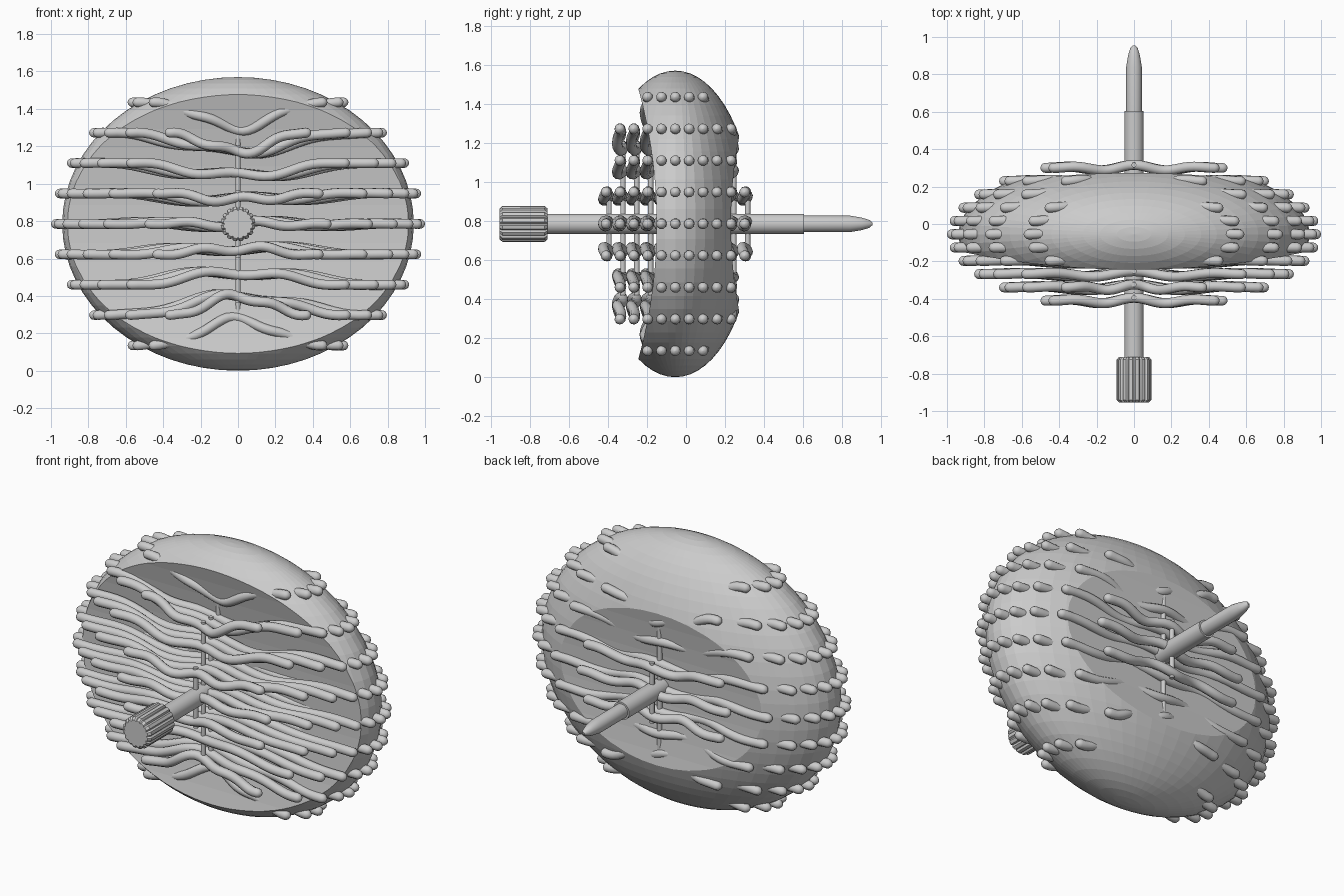
import bpy, bmesh
from math import sin, cos, pi, sqrt
from mathutils import Matrix

if "Cube" in bpy.data.objects:
    bpy.data.objects.remove(bpy.data.objects["Cube"])

ZC, YC = 0.785, -0.055          # centre of the disc
ALONG_Y = Matrix.Rotation(-pi / 2, 4, 'X')


def mesh_object(name, bm, smooth=False):
    me = bpy.data.meshes.new(name)
    bm.to_mesh(me)
    bm.free()
    ob = bpy.data.objects.new(name, me)
    bpy.context.collection.objects.link(ob)
    if smooth:
        bpy.ops.object.select_all(action='DESELECT')
        ob.select_set(True)
        bpy.context.view_layer.objects.active = ob
        bpy.ops.object.shade_smooth_by_angle()
    return ob


def lathe_y(name, profile, n=32, flute=None):
    """Turned part along y from (y, radius) pairs, with optional flutes."""
    bm = bmesh.new()
    rings = []
    for y, r in profile:
        ring = []
        for i in range(n):
            rr = r * (flute if flute and i % 4 == 0 else 1)
            a = 2 * pi * i / n
            ring.append(bm.verts.new((rr * cos(a), y, ZC + rr * sin(a))))
        rings.append(ring)
    for a, b in zip(rings, rings[1:]):
        for i in range(n):
            j = (i + 1) % n
            bm.faces.new((a[i], b[i], b[j], a[j]))
    bm.faces.new(rings[0])
    bm.faces.new(rings[-1][::-1])
    bmesh.ops.recalc_face_normals(bm, faces=bm.faces)
    return mesh_object(name, bm, True)


def tubes(name, paths, radius):
    """Many tubes in one curve; each path is a list of (x, y, z, scale)."""
    cu = bpy.data.curves.new(name, 'CURVE')
    cu.dimensions = '3D'
    cu.bevel_depth = radius
    cu.bevel_resolution = 3
    cu.use_fill_caps = True
    for path in paths:
        sp = cu.splines.new('POLY')
        sp.points.add(len(path) - 1)
        for p, (x, y, z, s) in zip(sp.points, path):
            p.co = (x, y, z, 1)
            p.radius = s
        sp.use_smooth = True
    ob = bpy.data.objects.new(name, cu)
    bpy.context.collection.objects.link(ob)


# Disc body: faceted ellipsoid hollowed front and back
bm = bmesh.new()
bmesh.ops.create_uvsphere(bm, u_segments=48, v_segments=32, radius=1,
                          matrix=Matrix.Translation((0, YC, ZC)) @ Matrix.Diagonal((0.94, 0.40, 0.785, 1)))
body = mesh_object("disc_body", bm)
for side, y, r in (("front", -0.15, 2.6), ("back", 0.23, 2.4)):
    bm = bmesh.new()
    cy = y - r if side == "front" else y + r
    bmesh.ops.create_cone(bm, cap_ends=True, segments=160, radius1=r, radius2=r, depth=3,
                          matrix=Matrix.Translation((0, cy, ZC)) @ Matrix.Rotation(pi / 2, 4, 'Y'))
    cutter = mesh_object(side + "_cutter", bm)
    cutter.hide_render = True
    mod = body.modifiers.new(side + "_hollow", 'BOOLEAN')
    mod.operation = 'DIFFERENCE'
    mod.solver = 'EXACT'
    mod.object = cutter
    bpy.context.view_layer.objects.active = body
    bpy.ops.object.modifier_apply(modifier=mod.name)
    bpy.data.objects.remove(cutter)

# Wavy strands in eleven layers, with a thin upright joining each layer
R = 0.027
strands, uprights = [], []
for layer in range(-5, 6):
    dy = layer * 0.071
    mids = []
    for row in range(-4, 5):
        dz = row * 0.1625
        q = 1 - (dy / 0.41) ** 2 - (dz / 0.805) ** 2
        if q < 0.1:
            continue
        half = sqrt(q)
        end = half - R
        path = []
        for i in range(33):
            t = -1 + i / 16
            pull = 0.21 * cos(pi * t / 2) ** 2
            env = 1 - t * t
            z = ZC + dz * (1 - pull) + 0.018 * env * sin(2.5 * pi * t + row)
            y = YC + dy + 0.016 * env * cos(2.5 * pi * t)
            path.append((end * t, y, z, 1))
        mids.append(path[16])
        # rounded tips
        for k in (30, 60, 85):
            a = k * pi / 180
            x, s = R * sin(a), cos(a)
            _, y, z, _ = path[-1]
            path.append((end + x, y, z, s))
            _, y, z, _ = path[0]
            path.insert(0, (-end - x, y, z, s))
        strands.append(path)
    y = sum(m[1] for m in mids) / len(mids)
    uprights.append([(0, y, mids[0][2] - 0.035, 1), (0, y, mids[-1][2] + 0.035, 1)])
tubes("strands", strands, R)
tubes("uprights", uprights, 0.014)

# Axle, pointed pin and fluted knob
lathe_y("axle", [(-0.72, 0.052), (0.605, 0.052)])
lathe_y("pin", [(0.59, 0.042), (0.84, 0.042), (0.9, 0.032), (0.94, 0.02), (0.955, 0.006)])
lathe_y("knob", [(-0.955, 0.078), (-0.94, 0.093), (-0.725, 0.093), (-0.71, 0.08)], 64, 0.9)
